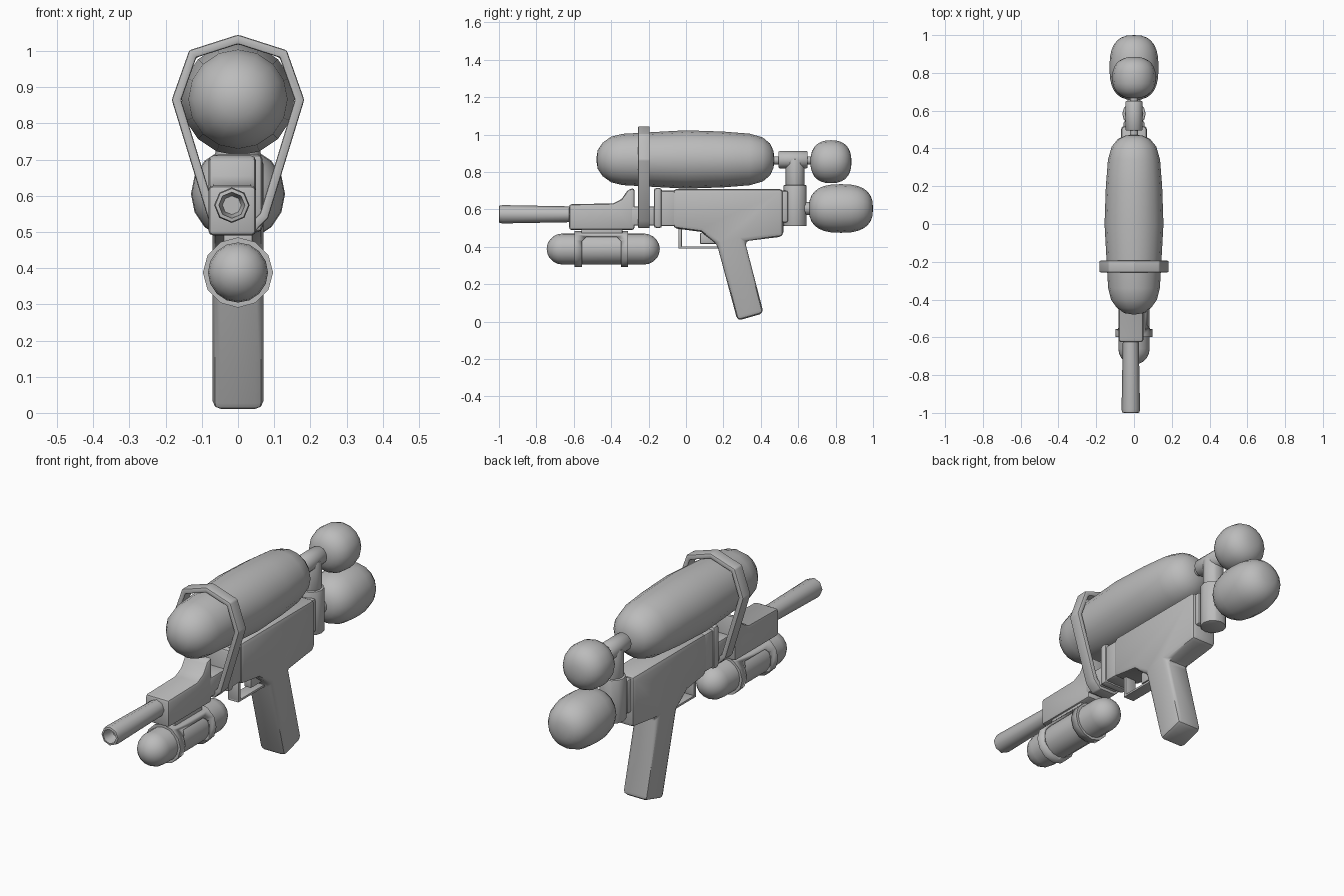
import bpy, bmesh, math
from mathutils import Vector

cube = bpy.data.objects.get("Cube")
if cube:
    bpy.data.objects.remove(cube)

GREY = 0.5
mat = bpy.data.materials.new("plain grey")
mat.use_nodes = True
mat.diffuse_color = (GREY, GREY, GREY, 1)
mat.node_tree.nodes["Principled BSDF"].inputs["Base Color"].default_value = (GREY, GREY, GREY, 1)


def finish(name, bm, bevel=0.0, segments=2, angle=40):
    """Turn a bmesh into a smooth-shaded, optionally bevelled object."""
    bmesh.ops.recalc_face_normals(bm, faces=bm.faces)
    mesh = bpy.data.meshes.new(name)
    bm.to_mesh(mesh)
    bm.free()
    mesh.materials.append(mat)
    obj = bpy.data.objects.new(name, mesh)
    bpy.context.collection.objects.link(obj)
    bpy.ops.object.select_all(action="DESELECT")
    obj.select_set(True)
    bpy.context.view_layer.objects.active = obj
    if bevel:
        mod = obj.modifiers.new("soft edges", "BEVEL")
        mod.width, mod.segments, mod.limit_method = bevel, segments, "ANGLE"
        bpy.ops.object.modifier_apply(modifier=mod.name)
    bpy.ops.object.shade_smooth_by_angle(angle=math.radians(angle))
    return obj


def lathe(name, profile, x, z, sides=16, closed=False, angle=40):
    """Spin (y, radius) points about an axis parallel to y."""
    bm = bmesh.new()
    rings = []
    for y, r in profile:
        if r < 0.001:
            rings.append([bm.verts.new((x, y, z))] * sides)
        else:
            turns = [2 * math.pi * i / sides for i in range(sides)]
            rings.append([bm.verts.new((x + r * math.sin(a), y, z + r * math.cos(a))) for a in turns])
    pairs = list(zip(rings, rings[1:])) + ([(rings[-1], rings[0])] if closed else [])
    for a, b in pairs:
        for i in range(sides):
            j = (i + 1) % sides
            bm.faces.new(list(dict.fromkeys((a[i], a[j], b[j], b[i]))))
    if not closed:
        for ring in (rings[0], rings[-1]):
            if ring[0] != ring[1]:
                bm.faces.new(ring)
    return finish(name, bm, angle=angle)


def bulb(name, y0, y1, r, z, power, steps=14):
    """Rounded float with a superellipse outline."""
    mid, half = (y0 + y1) / 2, (y1 - y0) / 2
    pts = []
    for i in range(steps + 1):
        a = math.pi * i / steps
        c, s = math.cos(a), max(math.sin(a), 0)
        pts.append((mid - half * math.copysign(abs(c) ** (2 / power), c), r * s ** (2 / power)))
    return lathe(name, pts, 0, z)


def slab(name, outline, half, x=0.0, bevel=0.02, segments=2):
    """Extrude a (y, z) side outline across x."""
    bm = bmesh.new()
    face = bm.faces.new([bm.verts.new((x - half, y, z)) for y, z in outline])
    ext = bmesh.ops.extrude_face_region(bm, geom=[face])
    moved = [v for v in ext["geom"] if isinstance(v, bmesh.types.BMVert)]
    bmesh.ops.translate(bm, verts=moved, vec=(2 * half, 0, 0))
    return finish(name, bm, bevel, segments)


def block(name, y0, y1, z0, z1, half, x=0.0, bevel=0.01):
    return slab(name, [(y0, z0), (y1, z0), (y1, z1), (y0, z1)], half, x, bevel)


def post(name, y, z0, z1, r):
    """Upright eight-sided pipe."""
    bm = bmesh.new()
    bmesh.ops.create_cone(bm, cap_ends=True, segments=12, radius1=r, radius2=r, depth=z1 - z0)
    bmesh.ops.translate(bm, verts=bm.verts, vec=(0, y, (z0 + z1) / 2))
    return finish(name, bm, 0.006)


# Main water tank
lathe("water_tank", [(-0.48, 0), (-0.472, 0.05), (-0.445, 0.09), (-0.40, 0.122), (-0.34, 0.137),
                     (-0.2, 0.145), (0, 0.156), (0.2, 0.149), (0.34, 0.138), (0.41, 0.118),
                     (0.45, 0.085), (0.468, 0.045), (0.473, 0)], 0, 0.867)

# Receiver and pistol grip in one outline
slab("receiver_and_grip", [(-0.07, 0.71), (-0.07, 0.5), (0.08, 0.48), (0.165, 0.415), (0.275, 0.005),
                           (0.415, 0.045), (0.315, 0.43), (0.52, 0.455), (0.52, 0.71)], 0.07, bevel=0.022)
block("receiver_neck", -0.14, -0.05, 0.51, 0.70, 0.06)
block("neck_plate", -0.172, -0.128, 0.5, 0.715, 0.068, bevel=0.015)
block("forearm_link", -0.30, -0.15, 0.515, 0.615, 0.05)

# Forearm with raised rear sight block
slab("forearm", [(-0.625, 0.49), (-0.275, 0.49), (-0.275, 0.715), (-0.31, 0.705), (-0.345, 0.655),
                 (-0.39, 0.632), (-0.625, 0.628)], 0.066, x=-0.016, bevel=0.014)

# Open-ended barrel
lathe("barrel", [(-0.6, 0.042), (-0.98, 0.049), (-0.998, 0.046), (-1.0, 0.036), (-0.94, 0.026), (-0.94, 0)],
      -0.017, 0.574, sides=8, angle=50)

# Strap looping over the tank and under the forearm
half_loop = [(0, 1.032), (0.125, 0.992), (0.17, 0.865), (0.072, 0.545), (0.04, 0.512)]
loop = half_loop + [(-x, z) for x, z in reversed(half_loop[1:])]
bm = bmesh.new()
sections = []
for i, p in enumerate(loop):
    p, before, after = Vector(p), Vector(loop[i - 1]), Vector(loop[(i + 1) % len(loop)])
    d1, d2 = (p - before).normalized(), (after - p).normalized()
    n = Vector((-(d1 + d2).y, (d1 + d2).x)).normalized()
    n = n * 0.0125 / n.dot(Vector((-d1.y, d1.x)))
    sections.append([bm.verts.new((p.x + n.x * s, y, p.y + n.y * s))
                     for s, y in ((1, -0.256), (1, -0.194), (-1, -0.194), (-1, -0.256))])
for a, b in zip(sections, sections[1:] + sections[:1]):
    for k in range(4):
        bm.faces.new((a[k], a[(k + 1) % 4], b[(k + 1) % 4], b[k]))
finish("tank_strap", bm, 0.006, 2, 30)

# Lower canister with a cut-away clamp
bulb_pts = [(0.085 * (1 - math.cos(a)), 0.083 * math.sin(a)) for a in (math.pi / 2 * i / 5 for i in range(6))]
lathe("lower_canister", [(-0.745 + d, r) for d, r in bulb_pts]
      + [(-0.14 - d, r) for d, r in reversed(bulb_pts)], 0, 0.388)
clamp = lathe("canister_clamp", [(-0.597, 0.097), (-0.31, 0.097), (-0.31, 0.08), (-0.597, 0.08)],
              0, 0.388, sides=12, closed=True)
cutter = slab("clamp_cutter", [(-0.557, 0.2), (-0.348, 0.2), (-0.348, 0.43), (-0.37, 0.452),
                               (-0.535, 0.452), (-0.557, 0.43)], 0.2, bevel=0)
mod = clamp.modifiers.new("windows", "BOOLEAN")
mod.operation, mod.object = "DIFFERENCE", cutter
bpy.context.view_layer.objects.active = clamp
bpy.ops.object.modifier_apply(modifier=mod.name)
bpy.data.objects.remove(cutter)
block("canister_mount", -0.56, -0.34, 0.46, 0.5, 0.04, bevel=0.005)

# Trigger and guard
block("trigger", 0.075, 0.16, 0.415, 0.475, 0.02, bevel=0.006)
block("guard_front", -0.04, -0.022, 0.39, 0.5, 0.03, bevel=0.003)
block("guard_bottom", -0.04, 0.18, 0.39, 0.402, 0.03, bevel=0.003)

# Rear pump pipes
post("rear_socket", 0.583, 0.51, 0.73, 0.062)
post("rear_pipe", 0.583, 0.72, 0.87, 0.05)
lathe("rear_tee", [(0.495, 0.042), (0.5, 0.046), (0.645, 0.046), (0.65, 0.042)], 0, 0.866, sides=12)
lathe("tank_rod", [(0.44, 0.022), (0.7, 0.022)], 0, 0.862, sides=10)
lathe("lower_rod", [(0.6, 0.035), (0.7, 0.035)], 0, 0.605, sides=10)
block("rear_plate", 0.5, 0.545, 0.53, 0.7, 0.055)

# Rear floats
bulb("upper_float", 0.665, 0.885, 0.115, 0.855, 2.4)
bulb("lower_float", 0.657, 1.0, 0.13, 0.605, 2.6)
